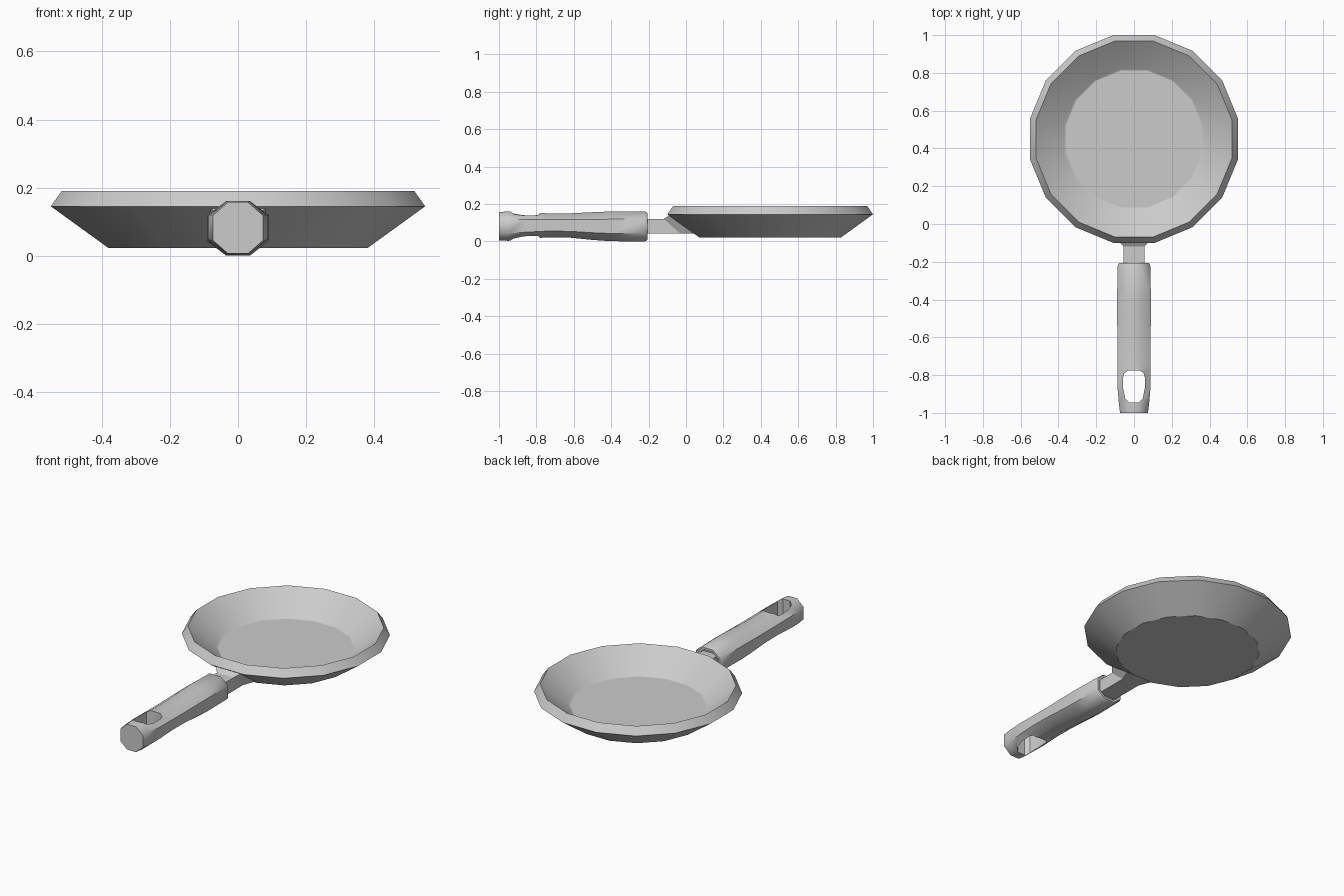
import bpy, bmesh, math

if "Cube" in bpy.data.objects:
    bpy.data.objects.remove(bpy.data.objects["Cube"])


def loft(name, rings, angle):
    """Skin closed rings of equal length, cap both ends, smooth by angle."""
    bm = bmesh.new()
    loops = [[bm.verts.new(p) for p in ring] for ring in rings]
    n = len(loops[0])
    for a, b in zip(loops, loops[1:]):
        for i in range(n):
            j = (i + 1) % n
            bm.faces.new((a[i], a[j], b[j], b[i]))
    bm.faces.new(loops[0])
    bm.faces.new(loops[-1])
    bmesh.ops.recalc_face_normals(bm, faces=bm.faces)
    me = bpy.data.meshes.new(name)
    bm.to_mesh(me)
    bm.free()
    ob = bpy.data.objects.new(name, me)
    bpy.context.collection.objects.link(ob)
    smooth(ob, angle)
    return ob


def smooth(ob, angle):
    bpy.ops.object.select_all(action='DESELECT')
    ob.select_set(True)
    bpy.context.view_layer.objects.active = ob
    bpy.ops.object.shade_smooth_by_angle(angle=math.radians(angle))


# pan: 16-sided bowl, outer wall, bevelled lip, inner wall, floor
SIDES, CENTRE_Y = 16, 0.45
FLAT = 1 / math.cos(math.pi / SIDES)


def circle(r, z):
    ring = []
    for i in range(SIDES):
        a = 2 * math.pi * (i + 0.5) / SIDES
        ring.append((r * FLAT * math.cos(a), CENTRE_Y + r * FLAT * math.sin(a), z))
    return ring


pan_profile = [(0.38, 0.022), (0.55, 0.145), (0.518, 0.19), (0.373, 0.072), (0.362, 0.066)]
loft("pan", [circle(r, z) for r, z in pan_profile], 28)


# shank: bar flaring where it meets the pan wall
def bar(w, y_low, z_low, y_high, z_high):
    return [(-w, y_low, z_low), (w, y_low, z_low), (w, y_high, z_high), (-w, y_high, z_high)]


loft("shank", [
    bar(0.055, -0.26, 0.042, -0.26, 0.12),
    bar(0.055, -0.03, 0.042, -0.12, 0.12),
    bar(0.085, 0.045, 0.042, -0.085, 0.142),
    bar(0.085, 0.06, 0.042, -0.04, 0.142),
], 30)


# handle: eight-sided grip with a shallow waist and a recessed front end
def octagon(y, w, lo, hi):
    c, h = (lo + hi) / 2, (hi - lo) / 2
    quad = [(1, 0.48), (0.4, 1), (-0.4, 1), (-1, 0.48)]
    pts = quad + [(-x, -z) for x, z in quad]
    return [(x * w, y, c + z * h) for x, z in pts]


sections = [
    (-1.0, 0.074, 0.006, 0.157), (-0.95, 0.08, 0.003, 0.16),
    (-0.86, 0.088, 0.012, 0.155), (-0.74, 0.088, 0.022, 0.15),
    (-0.62, 0.088, 0.02, 0.15), (-0.5, 0.089, 0.008, 0.156),
    (-0.4, 0.09, 0.001, 0.16), (-0.22, 0.086, 0.0, 0.16),
    (-0.207, 0.079, 0.007, 0.153), (-0.207, 0.066, 0.02, 0.14),
    (-0.23, 0.062, 0.024, 0.136),
]
handle = loft("handle", [octagon(*s) for s in sections], 50)

# hanging hole: tapered outline cut straight through the handle
half = [(0.027, -0.775), (0.05, -0.787), (0.057, -0.81), (0.057, -0.87),
        (0.046, -0.925), (0.024, -0.945)]
outline = half + [(-x, y) for x, y in reversed(half)]
cutter = loft("hole_cutter", [[(x, y, z) for x, y in outline] for z in (-0.1, 0.3)], 30)
cut = handle.modifiers.new("hanging_hole", 'BOOLEAN')
cut.operation = 'DIFFERENCE'
cut.solver = 'EXACT'
cut.object = cutter
bpy.context.view_layer.objects.active = handle
bpy.ops.object.modifier_apply(modifier=cut.name)
bpy.data.objects.remove(cutter)
smooth(handle, 50)
